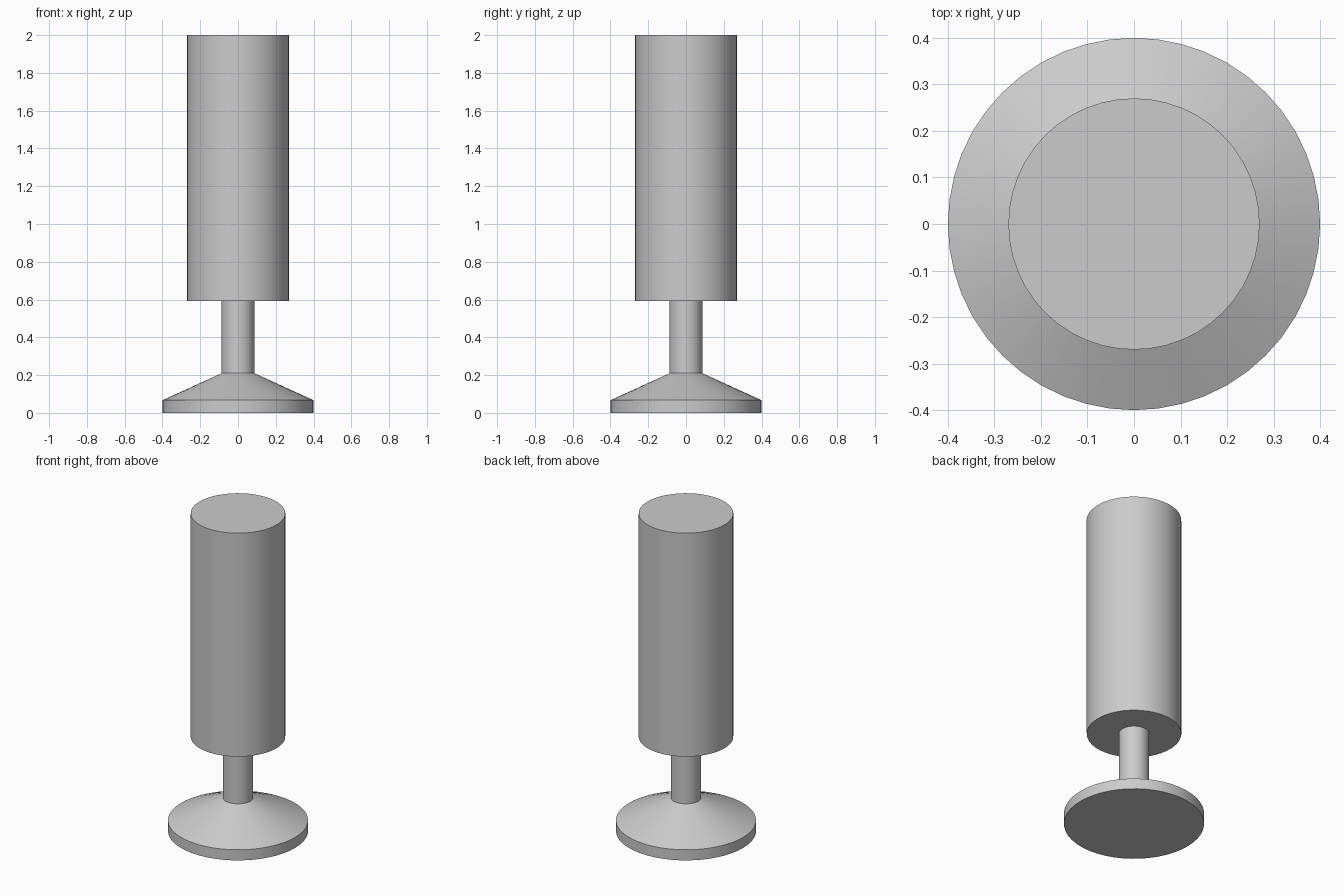
import bpy
import math

SIDES = 48

cube = bpy.data.objects.get("Cube")
if cube:
    bpy.data.objects.remove(cube, do_unlink=True)

# Single plain grey
grey = bpy.data.materials.new("light_grey")
grey.use_nodes = True
grey.diffuse_color = (0.6, 0.6, 0.6, 1)
grey.node_tree.nodes["Principled BSDF"].inputs["Base Color"].default_value = (0.6, 0.6, 0.6, 1)


def turned_part(name, profile):
    """Closed solid of revolution from (radius, height) points, bottom to top."""
    verts = [(r * math.cos(2 * math.pi * i / SIDES), r * math.sin(2 * math.pi * i / SIDES), z)
             for r, z in profile for i in range(SIDES)]
    faces = [tuple(reversed(range(SIDES)))]
    for ring in range(len(profile) - 1):
        a = ring * SIDES
        for i in range(SIDES):
            j = (i + 1) % SIDES
            faces.append((a + i, a + j, a + SIDES + j, a + SIDES + i))
    faces.append(tuple(range(len(verts) - SIDES, len(verts))))
    mesh = bpy.data.meshes.new(name)
    mesh.from_pydata(verts, [], faces)
    mesh.materials.append(grey)
    obj = bpy.data.objects.new(name, mesh)
    bpy.context.collection.objects.link(obj)
    bpy.ops.object.select_all(action="DESELECT")
    obj.select_set(True)
    bpy.context.view_layer.objects.active = obj
    bpy.ops.object.shade_smooth_by_angle(angle=math.radians(20))
    return obj


# Foot disc with sloping top, narrow stem, tall cylindrical body
base_height, stem_bottom, body_bottom = 0.067, 0.21, 0.593
stem_radius = 0.087
turned_part("base", [(0.4, 0), (0.4, base_height), (stem_radius, stem_bottom)])
turned_part("stem", [(stem_radius, stem_bottom), (stem_radius, body_bottom)])
turned_part("body", [(0.27, body_bottom), (0.27, 2)])
